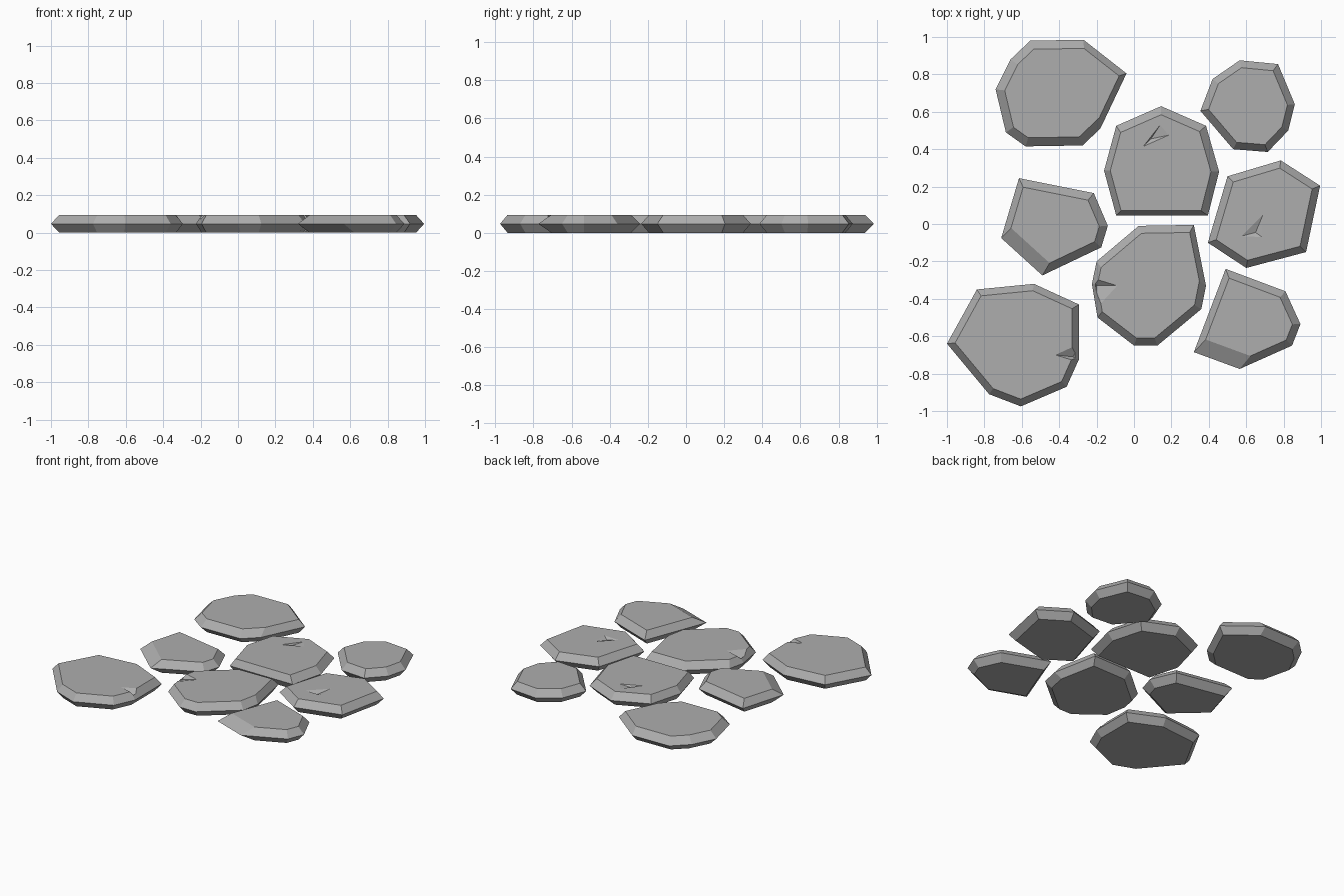
import bpy
import bmesh
from mathutils import Vector
from mathutils.geometry import intersect_line_line_2d, convex_hull_2d

if "Cube" in bpy.data.objects:
    bpy.data.objects.remove(bpy.data.objects["Cube"], do_unlink=True)

HEIGHT = 0.094
MIDDLE = HEIGHT / 2

grey = bpy.data.materials.new("stone_grey")
grey.use_nodes = True
colour = (0.42, 0.42, 0.42, 1)
grey.diffuse_color = colour
grey.node_tree.nodes["Principled BSDF"].inputs["Base Color"].default_value = colour


def make_object(name, bm):
    bmesh.ops.recalc_face_normals(bm, faces=bm.faces[:])
    mesh = bpy.data.meshes.new(name)
    bm.to_mesh(mesh)
    bm.free()
    mesh.materials.append(grey)
    obj = bpy.data.objects.new(name, mesh)
    bpy.context.collection.objects.link(obj)
    return obj


def inset_outline(points, widths):
    """Move every edge of a clockwise outline inwards by its own width."""
    lines = []
    for i, a in enumerate(points):
        d = (points[(i + 1) % len(points)] - a).normalized()
        lines.append((a + Vector((d.y, -d.x)) * widths[i], d))
    corners = []
    for i, (p, d) in enumerate(lines):
        q, e = lines[i - 1]
        t = (p - q).cross(d) / e.cross(d)
        corners.append(q + e * t)
    return corners


def chip(stone, corners, deepest, depth):
    """Carve a shallow three-sided chip into the top of a stone."""
    bm = bmesh.new()
    tip = Vector((*deepest, HEIGHT - depth))
    top = HEIGHT + depth
    verts = [bm.verts.new(tip)]
    # The walls run up past the top, so they cross it at the given corners
    for x, y in corners:
        rim = Vector((x, y, HEIGHT))
        verts.append(bm.verts.new(tip + (rim - tip) * (top - tip.z) / depth))
    bmesh.ops.convex_hull(bm, input=verts)
    cutter = make_object("chip_cutter", bm)
    cutter.hide_render = True
    cut = stone.modifiers.new("chip", "BOOLEAN")
    cut.operation = "DIFFERENCE"
    cut.solver = "EXACT"
    cut.object = cutter
    bpy.context.view_layer.objects.active = stone
    bpy.ops.object.modifier_apply(modifier=cut.name)
    bpy.data.objects.remove(cutter, do_unlink=True)


def paving_stone(name, outline, width, special=None):
    """Flat slab, widest at mid height, bevelled to its top and bottom faces."""
    special = special or {}
    points = [Vector(p) for p in outline]
    widths = [special.get(i, width) for i in range(len(points))]
    inner = inset_outline(points, widths)
    bm = bmesh.new()
    rings = []
    for ring, z in ((inner, 0), (points, MIDDLE), (inner, HEIGHT)):
        rings.append([bm.verts.new((p.x, p.y, z)) for p in ring])
    bm.faces.new(rings[0])
    bm.faces.new(rings[-1])
    for low, high in zip(rings, rings[1:]):
        for i in range(len(low)):
            bm.faces.new((low[i - 1], low[i], high[i], high[i - 1]))
    return make_object(name, bm)


# Back row
back_right = paving_stone("back_right_stone", [
    (-.555, .98), (-.27, .985), (-.04, .805), (-.18, .51), (-.275, .42),
    (-.58, .415), (-.685, .49), (-.74, .72), (-.66, .88)], .046, {1: .035, 2: .03})
paving_stone("back_left_stone", [
    (.565, .875), (.77, .855), (.86, .64), (.825, .5), (.715, .385),
    (.53, .4), (.355, .605), (.42, .775)], .038)

# Middle stones
centre = paving_stone("centre_stone", [
    (.145, .63), (.385, .525), (.455, .28), (.395, .045), (-.095, .045),
    (-.16, .285), (-.095, .525)], .042, {3: .026, 4: .032, 5: .032})
paving_stone("middle_right_stone", [
    (-.615, .245), (-.215, .165), (-.14, -.01), (-.175, -.125),
    (-.49, -.275), (-.71, -.075)], .043, {4: .075, 5: .035})
middle_left = paving_stone("middle_left_stone", [
    (.785, .34), (.995, .205), (.92, -.15), (.6, -.235), (.395, -.1),
    (.5, .255)], .038)

# Front row
front_right = paving_stone("front_right_stone", [
    (-.84, -.35), (-.535, -.32), (-.295, -.43), (-.295, -.725), (-.36, -.87),
    (-.605, -.975), (-.775, -.91), (-1, -.64)], .036)
front_centre = paving_stone("front_centre_stone", [
    (.025, -.01), (.32, -.005), (.385, -.33), (.36, -.455), (.125, -.65),
    (0, -.65), (-.195, -.5), (-.225, -.32), (-.2, -.2)], .04, {1: .03, 6: .03, 7: .03})
paving_stone("front_left_stone", [
    (.49, -.24), (.81, -.36), (.89, -.535), (.845, -.65), (.565, -.775),
    (.32, -.685)], .04, {4: .085, 5: .035})

# Chips worn into some of the stones
chip(centre, [(.05, .415), (.14, .53), (.185, .475)], (.09, .455), .015)
chip(middle_left, [(.575, -.065), (.69, .05), (.685, -.07)], (.65, -.045), .015)
chip(front_centre, [(-.22, -.29), (-.09, -.33), (-.2, -.45)], (-.2, -.33), .03)
chip(front_right, [(-.42, -.7), (-.29, -.64), (-.29, -.74)], (-.325, -.71), .03)
